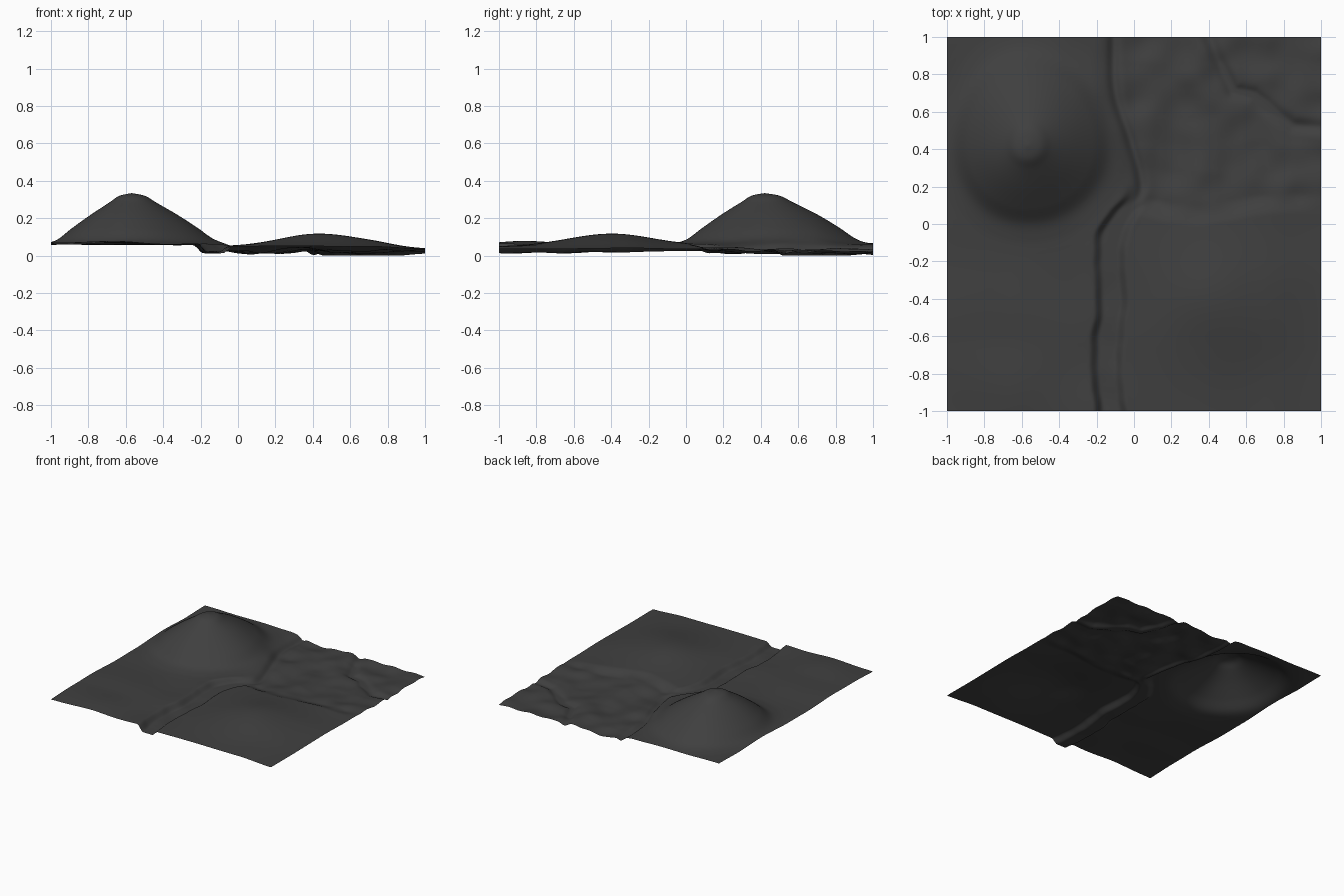
import bpy, bmesh, math
from mathutils import Vector, noise

if "Cube" in bpy.data.objects:
    bpy.data.objects.remove(bpy.data.objects["Cube"])

N = 190  # grid cells per side


def smooth(a, b, v):
    t = max(0.0, min(1.0, (v - a) / (b - a)))
    return t * t * (3 - 2 * t)


def curve(pts, v):
    """Smooth interpolation through (v, value) control points (Hermite)."""
    if v <= pts[0][0]:
        return pts[0][1]
    if v >= pts[-1][0]:
        return pts[-1][1]
    i = max(k for k in range(len(pts) - 1) if pts[k][0] <= v)

    def slope(k):
        a, b = pts[max(k - 1, 0)], pts[min(k + 1, len(pts) - 1)]
        return (b[1] - a[1]) / (b[0] - a[0])
    (x0, y0), (x1, y1) = pts[i], pts[i + 1]
    h = x1 - x0
    t = (v - x0) / h
    return ((2*t**3 - 3*t*t + 1) * y0 + (t**3 - 2*t*t + t) * h * slope(i)
            + (3*t*t - 2*t**3) * y1 + (t**3 - t*t) * h * slope(i + 1))


def bump(x, y, cx, cy, rx, ry):
    return math.exp(-((x - cx) / rx) ** 2 - ((y - cy) / ry) ** 2)


def near(path, x, y):
    """Distance from (x, y) to a polyline."""
    best = 9
    for a, b in zip(path, path[1:]):
        dx, dy = b[0] - a[0], b[1] - a[1]
        t = ((x - a[0]) * dx + (y - a[1]) * dy) / (dx * dx + dy * dy)
        t = max(0, min(1, t))
        best = min(best, math.hypot(x - a[0] - t * dx, y - a[1] - t * dy))
    return best


# Centre line of the main valley as x over y, and the two creeks
valley = [(-1.05, -.115), (-.8, -.145), (-.6, -.14), (-.45, -.12), (-.3, -.125), (-.2, -.13),
          (-.05, -.115), (.06, -.05), (.15, .03), (.25, .035), (.45, -.02), (.7, -.1), (1.05, -.11)]
creek = [(.38, 1.05), (.44, .9), (.5, .78), (.53, .71), (.64, .69), (.72, .62), (.85, .53), (1.05, .51)]
peak_profile = [(0, 1), (.17, .94), (.3, .81), (.55, .57), (.8, .31), (1, .09), (1.2, .015), (1.4, 0)]


def height(x, y):
    n = noise.noise(Vector((x * 3, y * 3, 1.7)))
    n2 = noise.noise(Vector((x * 7, y * 7, 5.1)))
    vx = curve(valley, y)
    east = smooth(-.12, .12, x - vx)
    scarp = curve([(0, .1), (.3, .045), (.5, .07), (.75, .11), (1, .11)], x)
    south = 1 - smooth(-.06, .06, y - scarp)
    # western plain, north-eastern hummocks, south-eastern dome
    west = .066 + .012 * n + .02 * bump(x, y, -.7, -.85, .25, .2)
    hummocks = .028 + .026 * n + .016 * n2
    dome = .05 + .07 * bump(x, y, .45, -.4, .33, .36) + .006 * n - .012 * smooth(.7, 1, x)
    z = west * (1 - east) + east * (dome * south + hummocks * (1 - south))
    # mountain with different reach on each side
    dx, dy = x + .57, y - .42
    rx = .4 if dx < 0 else .44
    ry = .42 if dy < 0 else .5
    z += .27 * curve(peak_profile, math.hypot(dx / rx, dy / ry))
    # flat-floored gorge in the south, narrow stream in the north
    d = abs(x - vx)
    gorge = 1 - smooth(.08, .22, y)
    w = .07 + .012 * noise.noise(Vector((3, y * 9, 0)))
    floor = .018 + .006 * n2
    k = (1 - smooth(w - .03, w + .025, d)) * gorge
    z = z * (1 - k) + min(z, floor + .012 * smooth(-.8, .2, y)) * k
    z -= .022 * (1 - gorge) * math.exp(-(d / .028) ** 2)
    z -= .022 * math.exp(-(near(creek, x, y) / .035) ** 2)
    return max(z, .004)


# Terrain sheet
bm = bmesh.new()
bmesh.ops.create_grid(bm, x_segments=N, y_segments=N, size=1)
for v in bm.verts:
    v.co.z = height(v.co.x, v.co.y)
low = min(v.co.z for v in bm.verts)
for f in bm.faces:
    f.smooth = True
for v in bm.verts:
    v.co.z -= low
mesh = bpy.data.meshes.new("terrain")
bm.to_mesh(mesh)
bm.free()
terrain = bpy.data.objects.new("terrain", mesh)
bpy.context.collection.objects.link(terrain)

# Dark ground colour
mat = bpy.data.materials.new("dark_ground")
mat.diffuse_color = (.05, .05, .05, 1)
mat.use_nodes = True
mat.node_tree.nodes["Principled BSDF"].inputs["Base Color"].default_value = mat.diffuse_color
mesh.materials.append(mat)
